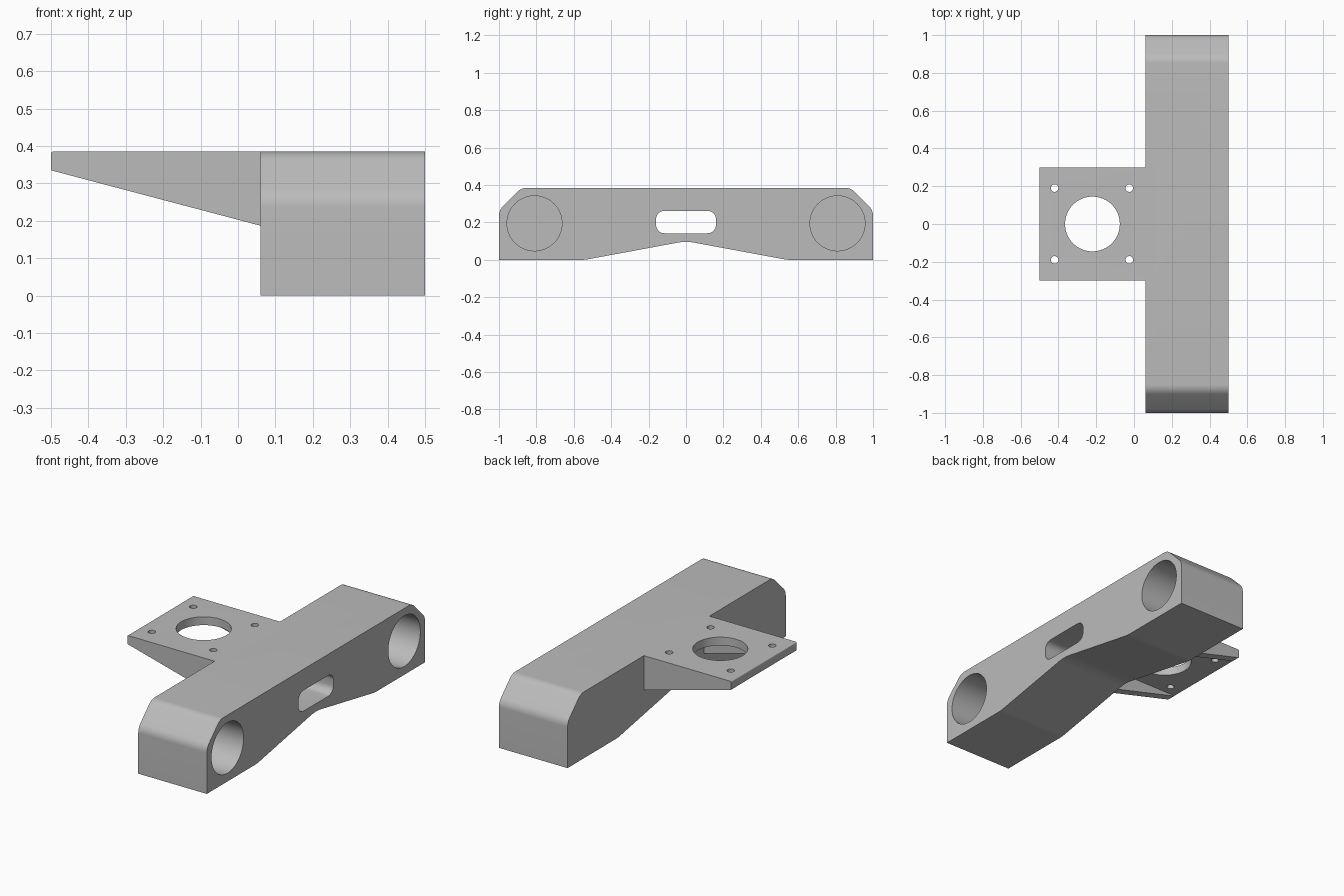
import bpy, bmesh, math
from mathutils import Vector

if "Cube" in bpy.data.objects:
    bpy.data.objects.remove(bpy.data.objects["Cube"], do_unlink=True)

grey = bpy.data.materials.new("plain_grey")
grey.use_nodes = True
colour = (0.5, 0.5, 0.5, 1)
grey.diffuse_color = colour
grey.node_tree.nodes["Principled BSDF"].inputs["Base Color"].default_value = colour


def rounded(corners, steps=8):
    """Outline from (u, v, fillet radius) corners."""
    out = []
    for i, (u, v, r) in enumerate(corners):
        p = Vector((u, v))
        if r == 0:
            out.append(p)
            continue
        a = (Vector(corners[i - 1][:2]) - p).normalized()
        b = (Vector(corners[(i + 1) % len(corners)][:2]) - p).normalized()
        half = a.angle(b) / 2
        centre = p + (a + b).normalized() * (r / math.sin(half))
        start = p + a * (r / math.tan(half)) - centre
        end = p + b * (r / math.tan(half)) - centre
        turn = start.angle_signed(end)
        for k in range(steps + 1):
            t = -turn * k / steps
            c, s = math.cos(t), math.sin(t)
            out.append(centre + Vector((start.x * c - start.y * s,
                                        start.x * s + start.y * c)))
    return out


def circle(u, v, r, sides):
    return [Vector((u + r * math.cos(math.tau * k / sides),
                    v + r * math.sin(math.tau * k / sides))) for k in range(sides)]


def prism(name, outline, axis, low, high):
    """Extrude a 2D outline along one axis."""
    def place(p, w):
        co = [p.x, p.y]
        co.insert(axis, w)
        return co
    bm = bmesh.new()
    base = bm.faces.new([bm.verts.new(place(p, low)) for p in outline])
    top = bmesh.ops.extrude_face_region(bm, geom=[base])["geom"]
    move = [0, 0, 0]
    move[axis] = high - low
    bmesh.ops.translate(bm, vec=move, verts=[g for g in top if isinstance(g, bmesh.types.BMVert)])
    bmesh.ops.recalc_face_normals(bm, faces=bm.faces)
    mesh = bpy.data.meshes.new(name)
    bm.to_mesh(mesh)
    bm.free()
    mesh.materials.append(grey)
    obj = bpy.data.objects.new(name, mesh)
    bpy.context.collection.objects.link(obj)
    return obj


def combine(obj, other, operation):
    other.hide_render = True
    mod = obj.modifiers.new("join", "BOOLEAN")
    mod.operation, mod.solver, mod.object = operation, "EXACT", other
    bpy.context.view_layer.objects.active = obj
    bpy.ops.object.modifier_apply(modifier=mod.name)
    bpy.data.objects.remove(other, do_unlink=True)


X, Y, Z = range(3)
TOP, BACK = 0.385, 0.06

# Crossbar: side profile with chamfered shoulders and an arched belly
half = [(0.54, 0, 0.2), (1, 0, 0), (1, 0.265, 0.07), (0.88, TOP, 0.07)]
profile = [(0, 0.1, 0.25)] + half + [(-y, z, r) for y, z, r in reversed(half)]
bar = prism("crossbar_bracket", rounded(profile), X, BACK, 0.5)

# Motor shelf: tapered wedge hollowed from below, leaving a plate and two gussets
wedge = [(-0.5, TOP, 0.006), (-0.5, 0.335, 0.006), (BACK, 0.187, 0), (0.1, 0.187, 0), (0.1, TOP, 0)]
shelf = prism("shelf", rounded(wedge), Y, -0.3, 0.3)
pocket = [Vector(p) for p in ((-0.6, -0.25), (BACK, -0.25), (BACK, 0.25), (-0.6, 0.25))]
combine(shelf, prism("pocket", pocket, Z, 0, 0.337), "DIFFERENCE")
combine(bar, shelf, "UNION")

# Shelf holes: large centre bore and four screw holes
combine(bar, prism("bore", circle(-0.22, 0, 0.145, 64), Z, 0.2, 0.5), "DIFFERENCE")
for x in (-0.42, -0.025):
    for y in (-0.19, 0.19):
        combine(bar, prism("screw_hole", circle(x, y, 0.02, 24), Z, 0.3, 0.5), "DIFFERENCE")

# Through slot in the middle of the bar
slot = [(-0.16, 0.142, 0.045), (0.16, 0.142, 0.045), (0.16, 0.262, 0.045), (-0.16, 0.262, 0.045)]
combine(bar, prism("slot", rounded(slot), X, 0, 0.6), "DIFFERENCE")

# Blind rod sockets at both ends
for y in (-0.81, 0.81):
    combine(bar, prism("socket", circle(y, 0.195, 0.147, 64), X, 0.12, 0.6), "DIFFERENCE")

bpy.ops.object.select_all(action="DESELECT")
bar.select_set(True)
bpy.context.view_layer.objects.active = bar
bpy.ops.object.shade_smooth_by_angle(angle=math.radians(30))
